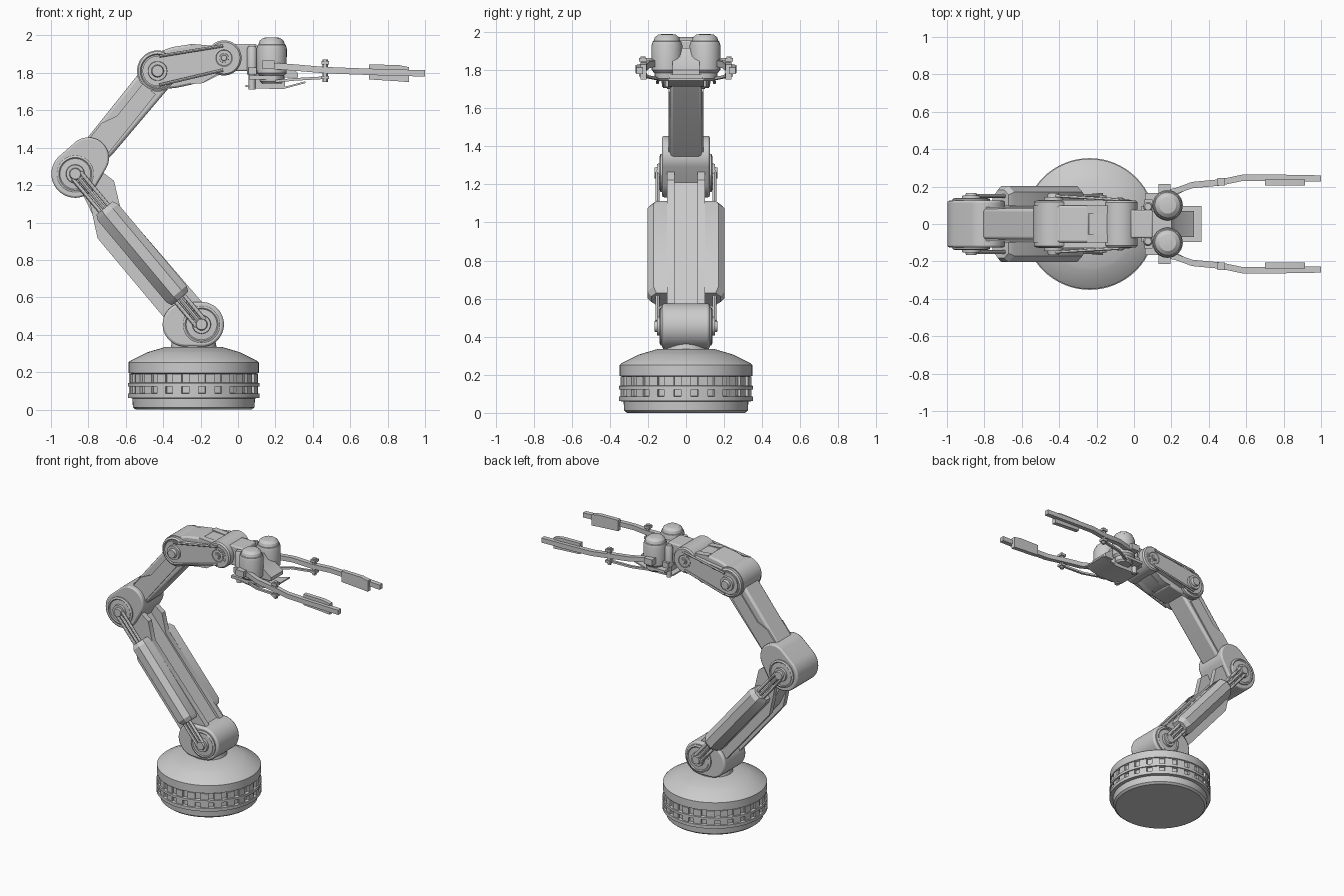
import bpy, bmesh, math
from mathutils import Vector, Matrix
from mathutils.geometry import convex_hull_2d

if "Cube" in bpy.data.objects:
    bpy.data.objects.remove(bpy.data.objects["Cube"])


def finish(name, bm, mirror=False, bevel=0.0):
    """Turn a bmesh into an object; mirror copies it across the y = 0 plane."""
    bmesh.ops.recalc_face_normals(bm, faces=bm.faces)
    me = bpy.data.meshes.new(name)
    bm.to_mesh(me)
    bm.free()
    me.shade_smooth()
    me.set_sharp_from_angle(angle=math.radians(30))
    ob = bpy.data.objects.new(name, me)
    bpy.context.collection.objects.link(ob)
    if bevel:
        m = ob.modifiers.new("bevel", 'BEVEL')
        m.width, m.segments, m.limit_method = bevel, 2, 'ANGLE'
        m.angle_limit = math.radians(40)
    if mirror:
        ob.modifiers.new("mirror", 'MIRROR').use_axis = (False, True, False)
    return ob


def prism(name, pts, y0, y1, **kw):
    """Side profile in x,z extruded along y."""
    bm = bmesh.new()
    f = bm.faces.new([bm.verts.new((x, y0, z)) for x, z in pts])
    r = bmesh.ops.extrude_face_region(bm, geom=[f])
    vs = [v for v in r["geom"] if isinstance(v, bmesh.types.BMVert)]
    bmesh.ops.translate(bm, vec=(0, y1 - y0, 0), verts=vs)
    return finish(name, bm, **kw)


def lathe(name, prof, loc, axis='Z', n=48, **kw):
    """Revolve (radius, height) pairs about an axis through loc."""
    bm = bmesh.new()
    rings = []
    for r, h in prof:
        ring = []
        for i in range(n):
            a = 2 * math.pi * i / n
            u, v = r * math.cos(a), r * math.sin(a)
            p = (u, v, h) if axis == 'Z' else (u, h, v)
            ring.append(bm.verts.new(Vector(loc) + Vector(p)))
        rings.append(ring)
    for a, b in zip(rings, rings[1:]):
        for i in range(n):
            j = (i + 1) % n
            bm.faces.new((a[i], a[j], b[j], b[i]))
    bm.faces.new(rings[0])
    bm.faces.new(rings[-1])
    return finish(name, bm, **kw)


def box(name, lo, hi, **kw):
    return prism(name, [(lo[0], lo[2]), (hi[0], lo[2]), (hi[0], hi[2]), (lo[0], hi[2])], lo[1], hi[1], **kw)


def bar(name, path, w, h, **kw):
    """Rectangular bar swept along a path: w across y, h across z."""
    bm = bmesh.new()
    prev = None
    for p in path:
        ring = [bm.verts.new((p[0], p[1] + a * w / 2, p[2] + b * h / 2))
                for a, b in ((-1, -1), (1, -1), (1, 1), (-1, 1))]
        if prev:
            for i in range(4):
                bm.faces.new((prev[i], prev[(i + 1) % 4], ring[(i + 1) % 4], ring[i]))
        else:
            bm.faces.new(ring)
        prev = ring
    bm.faces.new(prev)
    return finish(name, bm, **kw)


def rod(name, p, q, r, **kw):
    p, q = Vector(p), Vector(q)
    bm = bmesh.new()
    mat = Matrix.Translation((p + q) / 2) @ (q - p).to_track_quat('Z', 'Y').to_matrix().to_4x4()
    bmesh.ops.create_cone(bm, cap_ends=True, segments=12, radius1=r, radius2=r, depth=(q - p).length, matrix=mat)
    return finish(name, bm, **kw)


def hull(*circles):
    """Outline wrapped around (x, z, r) circles."""
    pts = [Vector((x + r * math.cos(i * math.pi / 24), z + r * math.sin(i * math.pi / 24)))
           for x, z, r in circles for i in range(48)]
    return [tuple(pts[i]) for i in convex_hull_2d(pts)]


def frame(a, b):
    """Map (along, across) onto the x,z line from joint a towards joint b."""
    d = (Vector(b) - Vector(a)).normalized()
    n = Vector((d.y, -d.x))
    return lambda s, t: tuple(Vector(a) + d * s + n * t)


SHOULDER, ELBOW, JOINT, WRIST = (-.195, .455), (-.87, 1.26), (-.43, 1.81), (-.075, 1.88)
BX = -.237

# Turntable base with ribbed bands
lathe("base_drum", [(.31, 0), (.325, .012), (.328, .06), (.352, .062), (.352, .085), (.332, .088), (.332, .122),
                    (.352, .124), (.352, .142), (.332, .145), (.332, .19), (.348, .195), (.348, .252),
                    (.34, .26), (.25, .305), (.235, .31), (.15, .335)], (BX, 0, 0), n=64)
bm = bmesh.new()
for i in range(24):
    for z, h in ((.105, .036), (.167, .046)):
        m = (Matrix.Translation((BX, 0, z)) @ Matrix.Rotation(i * math.pi / 12, 4, 'Z')
             @ Matrix.Translation((.33, 0, 0)) @ Matrix.Diagonal((.03, .052, h, 1)))
        bmesh.ops.create_cube(bm, size=1, matrix=m)
finish("base_blocks", bm)
lathe("base_neck", [(.125, .32), (.115, .37)], (BX, 0, 0))

# Shoulder and elbow housings
prism("shoulder_housing", hull((-.285, .455, .118), (*SHOULDER, .12)), -.125, .125, bevel=.012)
prism("elbow_housing", hull((*ELBOW, .128), (-.80, 1.345, .11)), -.125, .125, bevel=.01)


def joint_cap(name, c, r, y0, y1):
    d = y1 - y0
    lathe(name, [(r, 0), (r, d * .3), (r * .88, d * .42), (r * .82, d * .3), (r * .5, d * .35), (r * .48, d * .7),
                 (r * .32, d * .7), (r * .28, d)], (c[0], y0, c[1]), axis='Y', mirror=True)


joint_cap("shoulder_cap", SHOULDER, .1, .12, .165)
joint_cap("elbow_cap", ELBOW, .1, .12, .165)

# Lower arm: two deep rails with a core, then side covers
L = frame(SHOULDER, ELBOW)
prism("lower_arm_rails", [L(s, t) for s, t in ((0, .08), (.76, .07), (.89, .135), (1.04, .1), (1.04, -.06),
                                               (.9, -.03), (.71, -.13), (.1, -.13))], .06, .1, mirror=True)
prism("lower_arm_core", [L(s, t) for s, t in ((0, .06), (.98, .06), (.98, -.03), (.7, -.1), (.1, -.1))], -.07, .07)
bm = bmesh.new()
section = ((-.068, .1), (-.068, .15), (-.02, .203), (.035, .203), (.072, .17), (.072, .1))
ends = []
for s, k in ((.18, .8), (.21, 1), (.78, 1), (.81, .8)):
    ring = []
    for t, y in section:
        x, z = L(s, t * k)
        ring.append(bm.verts.new((x, .1 + (y - .1) * k, z)))
    ends.append(ring)
for a, b in zip(ends, ends[1:]):
    for i in range(6):
        j = (i + 1) % 6
        bm.faces.new((a[i], a[j], b[j], b[i]))
bm.faces.new(ends[0])
bm.faces.new(ends[-1])
finish("lower_arm_cover", bm, mirror=True)

# Actuator rods leaving both ends of the covers
for t in (-.028, 0, .028):
    for s0, s1 in ((.01, .25), (.75, 1.04)):
        (x0, z0), (x1, z1) = L(s0, t), L(s1, t)
        rod("actuator_rod", (x0, .15, z0), (x1, .15, z1), .011, mirror=True)

# Upper arm
U = frame(ELBOW, JOINT)
prism("upper_arm", [U(s, t) for s, t in ((.05, -.07), (.72, -.07), (.72, .105), (.2, .09), (.05, .06))],
      -.083, .083, bevel=.015)
prism("upper_arm_panel", [U(s, t) for s, t in ((.1, -.06), (.3, -.06), (.38, -.02), (.6, -.02), (.6, .07), (.1, .07))],
      .08, .092, mirror=True)

# Forearm and wrist
prism("forearm_joint", hull((*JOINT, .11)), -.1, .1)
prism("forearm_body", [(-.46, 1.9), (-.35, 1.938), (-.24, 1.955), (-.235, 1.74), (-.33, 1.72), (-.43, 1.71)],
      -.1, .1, bevel=.012)
prism("forearm_neck", [(-.25, 1.945), (-.08, 1.94), (-.08, 1.8), (-.19, 1.745), (-.25, 1.745)], -.055, .055)
prism("forearm_cheek", [(-.25, 1.955), (-.14, 1.945), (-.1, 1.8), (-.19, 1.745), (-.25, 1.74)], .055, .1, mirror=True)
lathe("wrist_drum", [(.085, -.125), (.094, -.115), (.094, .115), (.085, .125)], (WRIST[0], 0, WRIST[1]), axis='Y')
prism("forearm_link", hull((*JOINT, .08), (*WRIST, .062)), .09, .128, mirror=True)
joint_cap("forearm_cap", JOINT, .105, .098, .165)
joint_cap("wrist_cap", WRIST, .05, .125, .142)
for z0, z1 in ((1.89, 1.945), (1.735, 1.815)):
    rod("forearm_rod", (-.42, .15, z0), (-.08, .13, z1), .008, mirror=True)

# Hand: mount, posts, motor cans, sloped block and lower guard
box("hand_mount", (-.02, -.075, 1.81), (.1, .075, 1.955), bevel=.008)
box("hand_crossbar", (.055, -.13, 1.79), (.1, .13, 1.83))
lathe("hand_post", [(.018, 1.712), (.018, 1.79), (.026, 1.792), (.026, 1.93), (.018, 1.945)], (.075, .092, 0),
      n=16, mirror=True)
lathe("motor_can", [(.05, 1.743), (.062, 1.755), (.066, 1.785), (.08, 1.8), (.081, 1.93), (.075, 1.95), (.07, 1.953),
                    (.064, 1.972), (.045, 1.987), (.02, 1.99)], (.18, .1, 0), n=32, mirror=True)
prism("hand_block", [(.1, 1.915), (.2, 1.915), (.225, 1.87), (.32, 1.8), (.32, 1.775), (.1, 1.775)], -.07, .07)
bar("hand_guard", [(.04, 0, 1.73), (.1, 0, 1.722), (.24, 0, 1.718), (.36, 0, 1.75)], .19, .01)
box("guard_support", (.09, -.09, 1.72), (.25, .09, 1.78))
box("guard_wing", (.06, .09, 1.765), (.2, .165, 1.785), mirror=True)

# Gripper fingers, linkage and pads
box("finger_bracket", (.13, .165, 1.82), (.195, .213, 1.865), mirror=True)
bar("finger", [(.17, .165, 1.835), (.22, .175, 1.835), (.31, .208, 1.828), (.46, .222, 1.815), (.585, .248, 1.81),
               (.72, .248, 1.805), (1.0, .243, 1.797)], .034, .034, mirror=True)
bar("finger_link", [(.2, .15, 1.755), (.3, .2, 1.765), (.48, .225, 1.775)], .018, .014, mirror=True)
rod("finger_pin", (.467, .226, 1.75), (.467, .226, 1.872), .014, mirror=True)
for z in (1.775, 1.855):
    box("finger_pin_collar", (.447, .205, z - .009), (.487, .247, z + .009), mirror=True)
prism("finger_pad", [(.7, 1.765), (.7, 1.845), (.86, 1.842), (.915, 1.83), (.915, 1.75), (.86, 1.755)],
      .207, .238, mirror=True)
